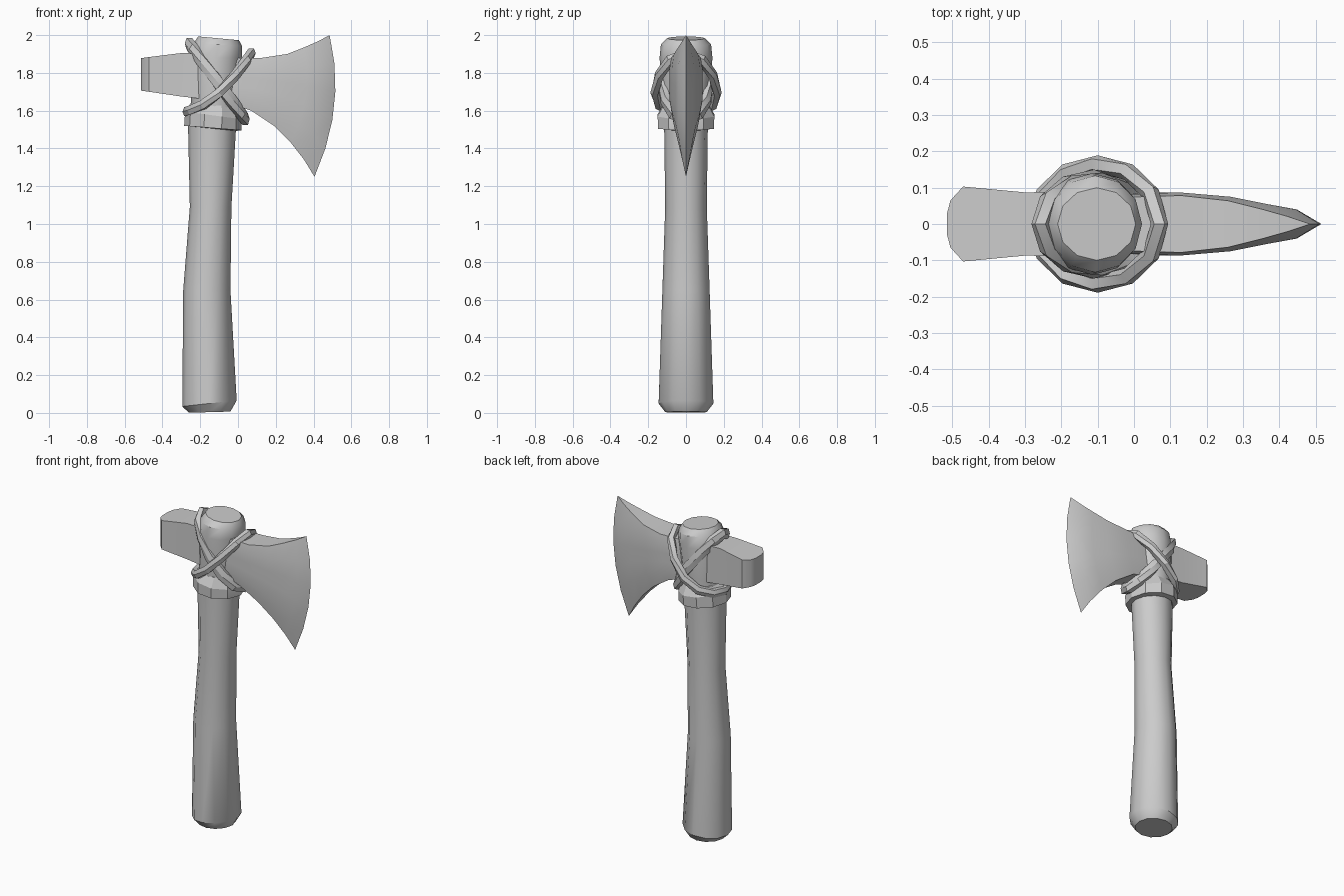
import bpy, bmesh
from math import sin, cos, pi
from mathutils import Vector

if "Cube" in bpy.data.objects:
    bpy.data.objects.remove(bpy.data.objects["Cube"])


def loft(name, rings, closed=False, angle=35):
    """Skin a list of equal-length point rings; cap the ends unless closed."""
    bm = bmesh.new()
    vs = [[bm.verts.new(p) for p in r] for r in rings]
    n, m = len(rings[0]), len(rings)
    for i in range(m if closed else m - 1):
        a, b = vs[i], vs[(i + 1) % m]
        for j in range(n):
            k = (j + 1) % n
            bm.faces.new((a[j], a[k], b[k], b[j]))
    if not closed:
        bm.faces.new(vs[0])
        bm.faces.new(vs[-1])
    bmesh.ops.remove_doubles(bm, verts=bm.verts, dist=0.0005)
    bmesh.ops.recalc_face_normals(bm, faces=bm.faces)
    me = bpy.data.meshes.new(name)
    bm.to_mesh(me)
    bm.free()
    ob = bpy.data.objects.new(name, me)
    bpy.context.collection.objects.link(ob)
    bpy.ops.object.select_all(action='DESELECT')
    ob.select_set(True)
    bpy.context.view_layer.objects.active = ob
    bpy.ops.object.shade_smooth_by_angle(angle=angle * pi / 180)
    return ob


def oval(x0, x1, ry, z, tilt=0.0, n=12):
    """Horizontal oval from x0 to x1; tilt raises the +x side."""
    cx, rx = (x0 + x1) / 2, (x1 - x0) / 2
    return [(cx + rx * cos(2 * pi * i / n), ry * sin(2 * pi * i / n),
             z + tilt * cos(2 * pi * i / n)) for i in range(n)]


# Curved wooden handle
loft("handle", [oval(*s) for s in (
    (-0.26, -0.04, 0.11, 0.004, 0.003), (-0.295, -0.007, 0.145, 0.05, 0.016),
    (-0.29, -0.04, 0.125, 0.65), (-0.255, -0.035, 0.11, 1.09),
    (-0.265, -0.008, 0.116, 1.55))])

# Handle top, passing through the axe head
loft("handle_top", [oval(*s) for s in (
    (-0.25, 0.0, 0.12, 1.53), (-0.25, 0.0, 0.125, 1.68),
    (-0.25, 0.022, 0.14, 1.88), (-0.235, 0.022, 0.133, 1.95, -0.008),
    (-0.21, 0.005, 0.10, 1.983, -0.01))])

# Faceted collar wrapped under the head
loft("collar", [oval(*s, n=10) for s in (
    (-0.25, -0.01, 0.115, 1.505, -0.012), (-0.285, 0.018, 0.155, 1.508, -0.012),
    (-0.28, 0.018, 0.158, 1.575, -0.02), (-0.25, 0.0, 0.125, 1.63, -0.01))], angle=20)

# Blade: columns of (top x, top z, bottom x, bottom z, bulge, half thickness, rim factor)
columns = [(-0.08, 1.88, -0.08, 1.65, 0, 0.08, 0.9),
           (0.13, 1.88, 0.07, 1.60, 0.01, 0.087, 0.9),
           (0.26, 1.90, 0.19, 1.52, 0.03, 0.075, 0.85),
           (0.35, 1.935, 0.28, 1.43, 0.045, 0.055, 0.75),
           (0.425, 1.968, 0.35, 1.34, 0.055, 0.040, 0.5),
           (0.485, 2.0, 0.405, 1.25, 0.065, 0.0, 1)]
rings = []
for tx, tz, bx, bz, bulge, th, rim in columns:
    side = []
    for i in range(6):
        s = i / 5
        x = tx + (bx - tx) * s + bulge * 4 * s * (1 - s)
        side.append((x, th * (rim if i in (0, 5) else 1), tz + (bz - tz) * s))
    rings.append(side + [(x, -y, z) for x, y, z in reversed(side)])
loft("blade", rings, angle=30)

# Hammer end: sections of (x, half width, bottom z, top z)
loft("hammer_end", [[(x, -w, b), (x, w, b), (x, w, t), (x, -w, t)] for x, w, b, t in (
    (-0.514, 0.03, 1.706, 1.878), (-0.505, 0.065, 1.705, 1.879),
    (-0.47, 0.103, 1.70, 1.884), (-0.30, 0.087, 1.675, 1.905),
    (-0.08, 0.09, 1.65, 1.90))], angle=30)


def strap(name, cx, rx, ry, z, rise, sag, w, t, n=12):
    """Tilted closed lashing loop with a six-sided section."""
    def path(a):
        return Vector((cx + rx * cos(a), ry * sin(a), z + rise * cos(a) - sag * sin(a) ** 2))
    rings = []
    for i in range(n):
        a = 2 * pi * i / n
        tan = (path(a + 0.05) - path(a - 0.05)).normalized()
        out = Vector((cos(a), sin(a), 0))
        out = (out - tan * out.dot(tan)).normalized()
        up = tan.cross(out)
        rings.append([path(a) + out * t * u + up * w * v for u, v in (
            (1, 0), (0.6, 0.8), (-0.6, 0.8), (-1, 0), (-0.6, -0.8), (0.6, -0.8))])
    loft(name, rings, closed=True, angle=30)


# Crossed lashing straps
strap("outer_strap", -0.10, 0.17, 0.165, 1.75, 0.155, 0.055, 0.03, 0.024)
strap("inner_strap", -0.11, 0.148, 0.126, 1.755, -0.2, 0.0, 0.038, 0.024)
